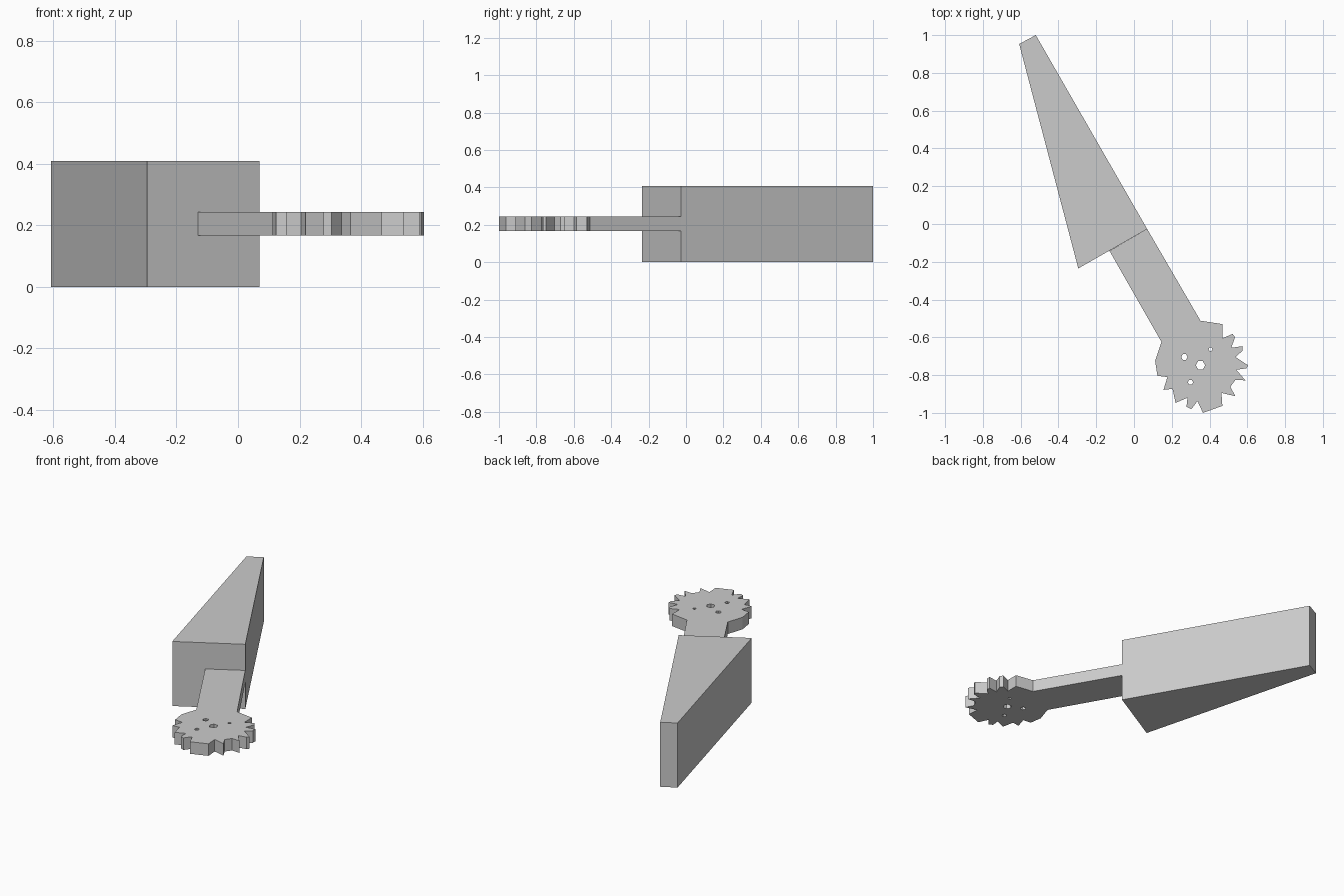
import bpy
import bmesh
from math import cos, sin, tau

cube = bpy.data.objects.get("Cube")
if cube:
    bpy.data.objects.remove(cube, do_unlink=True)

grey = bpy.data.materials.new("plain grey")
grey.use_nodes = True
colour = (0.6, 0.6, 0.6, 1)
grey.diffuse_color = colour
grey.node_tree.nodes["Principled BSDF"].inputs["Base Color"].default_value = colour


def prism(name, outline, bottom, top):
    """Extrude a flat outline upwards into a solid part."""
    bm = bmesh.new()
    base = bm.faces.new([bm.verts.new((x, y, bottom)) for x, y in outline])
    result = bmesh.ops.extrude_face_region(bm, geom=[base], use_keep_orig=True)
    lifted = [v for v in result["geom"] if isinstance(v, bmesh.types.BMVert)]
    bmesh.ops.translate(bm, verts=lifted, vec=(0, 0, top - bottom))
    bmesh.ops.recalc_face_normals(bm, faces=bm.faces[:])
    mesh = bpy.data.meshes.new(name)
    bm.to_mesh(mesh)
    bm.free()
    mesh.materials.append(grey)
    part = bpy.data.objects.new(name, mesh)
    bpy.context.collection.objects.link(part)
    return part


# Shared corners and thickness limits
shoulder = (0.07, -0.027)
inner_joint = (0.352, -0.512)
outer_joint = (0.145, -0.624)
low, high = 0.167, 0.243

# Tall tapering blade
prism("blade", [(-0.608, 0.953), (-0.52, 1), shoulder, (-0.295, -0.235)], 0, 0.408)

# Thin arm from the blade to the wheel
prism("arm", [shoulder, (-0.13, -0.142), outer_joint, inner_joint], low, high)

# Irregular toothed wheel, clockwise from the arm
wheel_outline = [
    inner_joint, (0.468, -0.53), (0.468, -0.605), (0.522, -0.582),
    (0.535, -0.6), (0.515, -0.655), (0.574, -0.647), (0.574, -0.672),
    (0.537, -0.704), (0.604, -0.748), (0.595, -0.764), (0.542, -0.772),
    (0.59, -0.828), (0.537, -0.825), (0.51, -0.862), (0.537, -0.912),
    (0.463, -0.894), (0.468, -0.963), (0.365, -1), (0.336, -0.937),
    (0.304, -0.98), (0.278, -0.968), (0.283, -0.92), (0.22, -0.947),
    (0.204, -0.873), (0.156, -0.878), (0.177, -0.81), (0.124, -0.804),
    (0.112, -0.725), outer_joint,
]
wheel = prism("toothed_wheel", wheel_outline, low, high)

# Small drilled holes
holes = [(0.352, -0.748, 0.025), (0.267, -0.704, 0.017),
         (0.405, -0.663, 0.01), (0.299, -0.838, 0.014)]
for x, y, radius in holes:
    ring = [(x + radius * cos(tau * i / 6), y + radius * sin(tau * i / 6))
            for i in range(6)]
    cutter = prism("hole_cutter", ring, low - 0.1, high + 0.1)
    cutter.hide_render = True
    cutter.hide_set(True)
    cut = wheel.modifiers.new("hole", "BOOLEAN")
    cut.operation = "DIFFERENCE"
    cut.solver = "EXACT"
    cut.object = cutter
